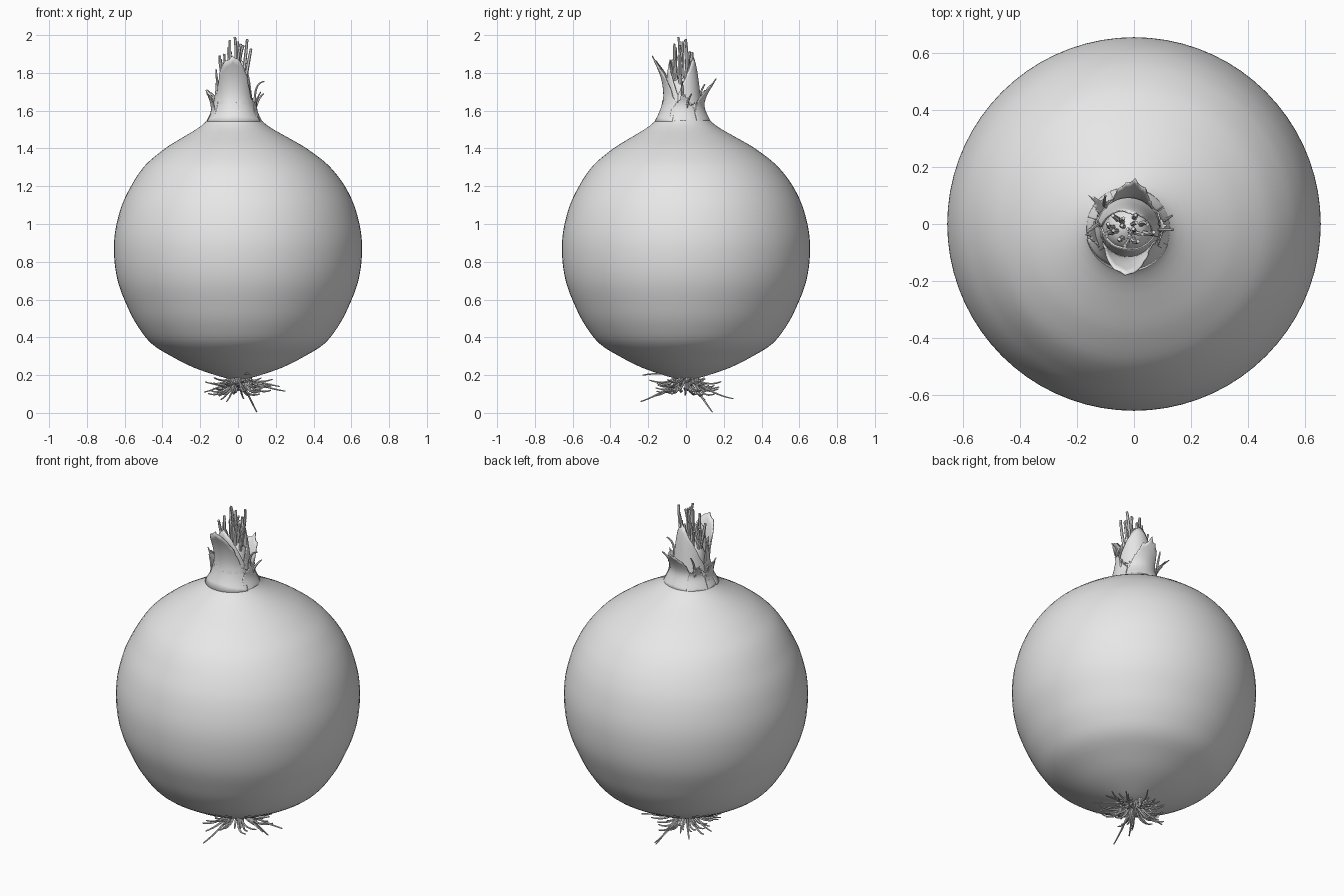
import bpy, bmesh, math, random
from mathutils import Vector

random.seed(7)
cube = bpy.data.objects.get("Cube")
if cube:
    bpy.data.objects.remove(cube, do_unlink=True)

# One pale grey material
grey = bpy.data.materials.new("pale grey")
grey.use_nodes = True
grey.diffuse_color = (0.8, 0.8, 0.8, 1)
grey.node_tree.nodes["Principled BSDF"].inputs["Base Color"].default_value = (0.8, 0.8, 0.8, 1)

NECK = Vector((-0.02, -0.017, 0))  # the neck sits slightly off the bulb's axis


def lerp_profile(points, z):
    """Radius at height z along a list of (z, radius) points, smoothly curved."""
    if z <= points[0][0]:
        return points[0][1]
    for i in range(len(points) - 1):
        (z1, r1), (z2, r2) = points[i], points[i + 1]
        if z <= z2:
            z0, r0 = points[max(i - 1, 0)]
            z3, r3 = points[min(i + 2, len(points) - 1)]
            h, t = z2 - z1, (z - z1) / (z2 - z1)
            m1, m2 = (r2 - r0) / (z2 - z0) * h, (r3 - r1) / (z3 - z1) * h
            return ((2*t**3 - 3*t*t + 1) * r1 + (t**3 - 2*t*t + t) * m1
                    + (3*t*t - 2*t**3) * r2 + (t**3 - t*t) * m2)
    return points[-1][1]


def grid_object(name, rows, closed=False, thickness=0.0):
    """Skin a grid of points into a smooth surface."""
    bm = bmesh.new()
    grid = [[bm.verts.new(p) for p in row] for row in rows]
    n = len(grid[0])
    for a, b in zip(grid, grid[1:]):
        for j in range(n if closed else n - 1):
            k = (j + 1) % n
            bm.faces.new((a[j], a[k], b[k], b[j]))
    if closed:
        bm.faces.new(grid[0][::-1])
    mesh = bpy.data.meshes.new(name)
    bm.to_mesh(mesh)
    bm.free()
    obj = bpy.data.objects.new(name, mesh)
    bpy.context.collection.objects.link(obj)
    mesh.materials.append(grey)
    if thickness:
        mod = obj.modifiers.new("thickness", "SOLIDIFY")
        mod.thickness = thickness
        mod.offset = 0
    smooth(obj)
    return obj


def smooth(obj):
    bpy.ops.object.select_all(action="DESELECT")
    obj.select_set(True)
    bpy.context.view_layer.objects.active = obj
    bpy.ops.object.shade_smooth_by_angle(angle=math.radians(50))


def ring_point(angle, r, z, shift):
    return Vector((r * math.cos(angle), r * math.sin(angle), z)) + NECK * shift


def sheath(name, angle, half, profile, low, high, power=1.4, jag=0.012):
    """Curved papery leaf around the neck with a torn, pointed upper edge."""
    cols, rows, z0 = 28, 10, profile[0][0]
    tops = []
    for j in range(cols + 1):
        u = 2 * j / cols - 1
        tops.append(low + (high - low) * (1 - abs(u) ** power) - random.random() * jag * (abs(u) > 0.05))
    pts = []
    for i in range(rows + 1):
        row = []
        for j, top in enumerate(tops):
            z = z0 + (top - z0) * i / rows
            a = math.radians(angle + half * (2 * j / cols - 1))
            row.append(ring_point(a, lerp_profile(profile, z), z, 1))
        pts.append(row)
    return grid_object(name, pts, thickness=0.006)


def strands(name, paths, radius, tip):
    """Bundle of thin tapered tubes, each following a quadratic bend."""
    curve = bpy.data.curves.new(name, "CURVE")
    curve.dimensions = "3D"
    curve.bevel_depth = radius
    curve.bevel_resolution = 1
    curve.use_fill_caps = True
    for a, b, c in paths:
        spline = curve.splines.new("POLY")
        n = 9
        spline.points.add(n - 1)
        for i, p in enumerate(spline.points):
            t = i / (n - 1)
            p.co = (*(a * (1 - t) ** 2 + b * 2 * t * (1 - t) + c * t * t), 1)
            p.radius = 1 + (tip - 1) * t * t
    obj = bpy.data.objects.new(name, curve)
    bpy.context.collection.objects.link(obj)
    curve.materials.append(grey)
    bpy.ops.object.select_all(action="DESELECT")
    obj.select_set(True)
    bpy.context.view_layer.objects.active = obj
    bpy.ops.object.convert(target="MESH")
    smooth(bpy.context.view_layer.objects.active)


# Bulb with a flared shoulder running up into the neck
bulb_profile = [(0.175, 0.03), (0.2, 0.12), (0.24, 0.235), (0.29, 0.335), (0.36, 0.45),
                (0.45, 0.525), (0.55, 0.58), (0.7, 0.637), (0.86, 0.657), (1.0, 0.643),
                (1.15, 0.593), (1.3, 0.495), (1.4, 0.375), (1.46, 0.275), (1.51, 0.19),
                (1.55, 0.143), (1.6, 0.118), (1.65, 0.108)]
SEGS = 72
levels = [0.175 + (1.65 - 0.175) * i / 70 for i in range(71)]
jags = [random.uniform(-0.03, 0.02) for _ in range(SEGS)]
bulb = []
for z in levels:
    shift = min(max((z - 1.2) / 0.35, 0), 1)
    r = lerp_profile(bulb_profile, z)
    bulb.append([ring_point(2 * math.pi * j / SEGS, r, z + (jags[j] if z == levels[-1] else 0), shift)
                 for j in range(SEGS)])
grid_object("bulb", bulb, closed=True)

# Solid core closing the neck
core_profile = [(1.5, 0.1), (1.65, 0.085), (1.75, 0.06), (1.78, 0.005)]
grid_object("neck_core", [[ring_point(2 * math.pi * j / 24, lerp_profile(core_profile, z), z, 1)
                           for j in range(24)] for z in (1.5, 1.6, 1.65, 1.7, 1.74, 1.76, 1.78)], closed=True)

# Tall inner leaves
sheath("inner_leaf_back", 75, 100,
       [(1.55, 0.115), (1.65, 0.095), (1.75, 0.082), (1.84, 0.068), (1.9, 0.05)], 1.66, 1.89, 1.7)
sheath("inner_leaf_front", -100, 85,
       [(1.55, 0.12), (1.65, 0.098), (1.75, 0.085), (1.83, 0.075), (1.88, 0.065)], 1.68, 1.87, 1.8)

# Outer leaves peeling away from the neck
sheath("outer_leaf_front", -94, 72,
       [(1.54, 0.148), (1.6, 0.118), (1.68, 0.1), (1.78, 0.115), (1.89, 0.162)], 1.63, 1.89, 1.5)
sheath("outer_leaf_back", 82, 50,
       [(1.54, 0.146), (1.62, 0.112), (1.68, 0.125), (1.77, 0.178)], 1.61, 1.77, 1.3, 0.02)
sheath("torn_flap_back_right", 140, 24,
       [(1.54, 0.146), (1.62, 0.115), (1.67, 0.14), (1.71, 0.185)], 1.61, 1.71, 1.1, 0.03)
sheath("torn_flap_right", 188, 24,
       [(1.54, 0.146), (1.6, 0.12), (1.66, 0.13), (1.71, 0.152)], 1.62, 1.71, 1.1, 0.03)
sheath("tall_flap_right", 196, 22,
       [(1.54, 0.14), (1.65, 0.105), (1.75, 0.095), (1.82, 0.1)], 1.66, 1.82, 1.2, 0.03)
sheath("torn_flap_left", 0, 30,
       [(1.54, 0.146), (1.6, 0.12), (1.65, 0.118), (1.7, 0.14)], 1.62, 1.7, 1.1, 0.03)

# Thin curled shreds beside the torn flaps
strands("neck_shreds", [
    (Vector((0.09, -0.02, 1.62)), Vector((0.08, -0.02, 1.75)), Vector((0.14, -0.02, 1.755))),
    (Vector((0.09, 0.0, 1.6)), Vector((0.1, 0.01, 1.66)), Vector((0.135, 0.03, 1.69))),
    (Vector((-0.12, 0.0, 1.6)), Vector((-0.13, 0.0, 1.67)), Vector((-0.165, -0.03, 1.69))),
    (Vector((-0.1, 0.06, 1.6)), Vector((-0.11, 0.07, 1.7)), Vector((-0.1, 0.1, 1.74))),
], 0.007, 0.5)

# Dry stalk strands rising from the neck
stalks = []
for i in range(16):
    a = i * 2.4
    s = math.sqrt((i + 0.5) / 16)
    base = NECK + Vector((0.05 * s * math.cos(a), 0.035 * s * math.sin(a), 1.68))
    end = NECK + Vector((0.1 * s * math.cos(a), 0.06 * s * math.sin(a),
                         1.99 if i == 2 else random.uniform(1.86, 1.98)))
    mid = (base * 0.4 + end * 0.6) + Vector((random.uniform(-.025, .015), random.uniform(-.02, .02), 0.03))
    stalks.append((base, mid, end))
strands("stalk_strands", stalks, 0.0095, 0.7)

# Roots fanning out below the bulb, plus a few long ones
roots = []
for i in range(54):
    a = i * 2.4 + random.uniform(-0.3, 0.3)
    d = Vector((math.cos(a), math.sin(a), 0))
    side = Vector((-d.y, d.x, 0)) * random.uniform(-0.04, 0.04)
    reach = random.uniform(0.1, 0.2)
    base = d * random.uniform(0.0, 0.07) + Vector((0, 0, 0.19))
    z = random.uniform(0.1, 0.19)
    roots.append((base, d * reach * 0.5 + side + Vector((0, 0, z - 0.03)), d * reach + Vector((0, 0, z))))
for x, y, z in [(0.1, 0.14, 0.004), (0.25, 0.06, 0.115), (-0.06, -0.24, 0.06), (0.03, 0.25, 0.075),
                (-0.18, 0.02, 0.11), (-0.09, 0.1, 0.07), (0.07, -0.23, 0.2), (0.22, -0.08, 0.14),
                (-0.1, -0.16, 0.09)]:
    tip = Vector((x, y, z))
    roots.append((Vector((x * 0.1, y * 0.1, 0.19)), Vector((x * 0.5, y * 0.5, max(z, 0.08) + 0.02)), tip))
strands("roots", roots, 0.0065, 0.5)
